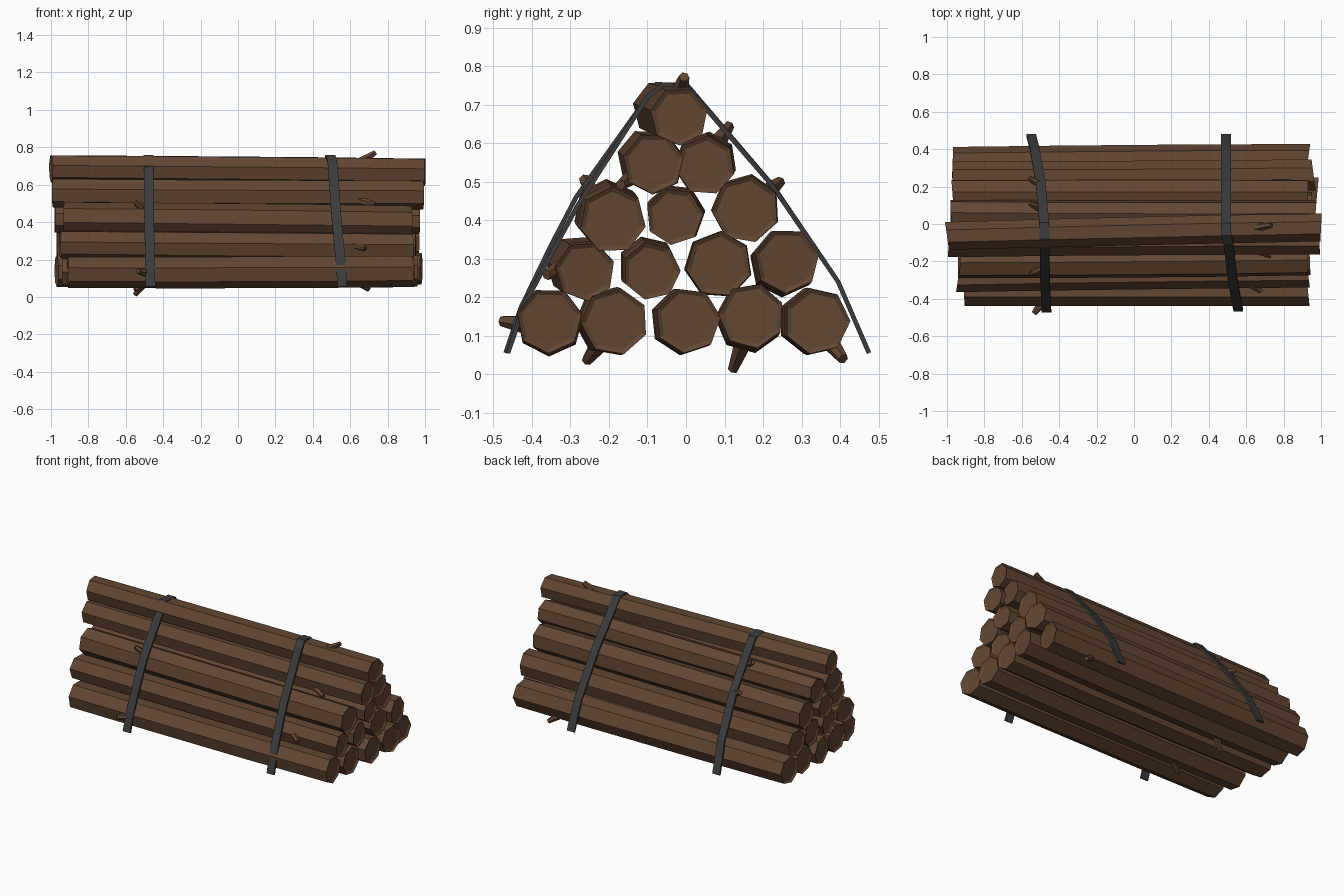
import bpy, bmesh, math, random
from mathutils import Vector

if "Cube" in bpy.data.objects:
    bpy.data.objects.remove(bpy.data.objects["Cube"])

random.seed(7)


def material(name, rgb):
    m = bpy.data.materials.new(name)
    m.diffuse_color = (*rgb, 1)
    m.use_nodes = True
    m.node_tree.nodes["Principled BSDF"].inputs["Base Color"].default_value = m.diffuse_color
    return m


BARK = material("brown bark", (0.125, 0.061, 0.031))
IRON = material("dark strap", (0.042, 0.042, 0.043))


def finish(bm, name, mat):
    bmesh.ops.recalc_face_normals(bm, faces=bm.faces)
    me = bpy.data.meshes.new(name)
    bm.to_mesh(me)
    bm.free()
    me.materials.append(mat)
    ob = bpy.data.objects.new(name, me)
    bpy.context.collection.objects.link(ob)
    return ob


def skin(bm, rings, closed_ends=True):
    """Bridge equal rings of points; return the two end faces."""
    vs = [[bm.verts.new(p) for p in r] for r in rings]
    n = len(vs[0])
    for a, b in zip(vs, vs[1:]):
        for i in range(n):
            j = (i + 1) % n
            bm.faces.new((a[i], a[j], b[j], b[i]))
    return [bm.faces.new(vs[0]), bm.faces.new(vs[-1])] if closed_ends else []


def log(name, y, z, r, turn, x0, x1, dy, dz):
    """Seven-sided log: (y, z) is the right end, (dy, dz) shifts the left end."""
    bm = bmesh.new()
    rings = []
    tilts = [random.uniform(-0.15, 0.15) for _ in range(2)]
    by, bz = random.uniform(-.006, .006), random.uniform(-.004, .004)
    for k, t in enumerate((0, 0.3, 0.7, 1)):
        bend = math.sin(math.pi * t)
        cy, cz = y + dy * (1 - t) + by * bend, z + dz * (1 - t) + bz * bend
        rr = r * (1, 1.02, 1.03, 1)[k]
        tilt = tilts[0] if k == 0 else tilts[1] if k == 3 else 0
        ring = []
        for i in range(7):
            a = turn + i * math.tau / 7
            c, s = rr * math.cos(a), rr * math.sin(a)
            ring.append((x0 + (x1 - x0) * t + tilt * c, cy + c, cz + s))
        rings.append(ring)
    caps = skin(bm, rings)
    bmesh.ops.recalc_face_normals(bm, faces=bm.faces)
    # recessed sawn ends inside a bark rim
    for f in caps:
        bmesh.ops.inset_region(bm, faces=[f], thickness=0.013, depth=-0.008)
    finish(bm, name, BARK)


# y, z, radius, turn, left x, right x, left end shift
LOGS = [
    (-.355, .140, .086, 0.2, -.91, .93, .00, -.005),
    (-.185, .137, .088, 0.5, -.94, .94, -.015, .00),
    (.005, .140, .086, 0.1, -.97, .96, -.01, .00),
    (.170, .152, .086, 0.4, -.96, .98, -.005, -.012),
    (.340, .138, .087, 0.0, -.97, .93, -.015, .00),
    (-.262, .268, .078, 0.3, -.94, .93, -.025, .015),
    (-.090, .268, .076, 0.0, -.95, .93, -.01, .015),
    (.085, .285, .086, 0.6, -.96, .95, -.005, .00),
    (.262, .295, .085, 0.2, -.97, .96, -.01, -.01),
    (-.190, .400, .087, 0.7, -.93, .93, -.015, .02),
    (-.030, .410, .075, 0.1, -.98, .97, .00, .01),
    (.155, .428, .088, 0.5, -.97, .93, .00, .00),
    (-.085, .548, .080, 0.2, -.99, .99, -.015, .01),
    (.050, .542, .078, 0.6, -.98, .97, .005, .01),
    (-.018, .670, .076, 0.25, -1.0, 1.0, -.045, .018),
]
for i, args in enumerate(LOGS):
    log(f"log_{i + 1}", *args)

# cut branch stubs: base point, tip point
STUBS = [
    ((-.49, -.42, .13), (-.535, -.478, .138)),
    ((-.49, -.225, .08), (-.55, -.258, .035)),
    ((-.49, .15, .085), (-.55, .122, .012)),
    ((.63, .37, .09), (.70, .408, .04)),
    ((-.48, -.23, .45), (-.55, -.265, .508)),
    ((.61, -.31, .285), (.68, -.362, .258)),
    ((.64, -.13, .52), (.73, -.17, .492)),
    ((-.49, .08, .60), (-.56, .112, .645)),
    ((-.50, .21, .47), (-.56, .245, .50)),
    ((.65, -.02, .72), (.735, -.005, .772)),
]
for i, (a, b) in enumerate(STUBS):
    a, b = Vector(a), Vector(b)
    d = (b - a).normalized()
    u = d.cross(Vector((0.3, 0.2, 0.9))).normalized()
    v = d.cross(u)
    bm = bmesh.new()
    skin(bm, [[p + r * (math.cos(k * math.tau / 6) * u + math.sin(k * math.tau / 6) * v)
               for k in range(6)] for p, r in ((a, .025), (b, .014))])
    finish(bm, f"branch_stub_{i + 1}", BARK)


def strap(name, path):
    """Flat band over the pile, following (x, y, z) points."""
    bm = bmesh.new()
    pts = [Vector(p) for p in path]
    rings = []
    for i, p in enumerate(pts):
        t = pts[min(i + 1, len(pts) - 1)] - pts[max(i - 1, 0)]
        n = Vector((0, -t.z, t.y)).normalized() * 0.006
        w = Vector((0.026, 0, 0))
        rings.append([p - w - n, p + w - n, p + w + n, p - w + n])
    skin(bm, rings)
    finish(bm, name, IRON)


strap("left_strap", [(-.468, -.468, .055), (-.47, -.43, .17), (-.473, -.35, .335),
                     (-.476, -.285, .46), (-.478, -.075, .755), (-.48, .005, .748),
                     (-.50, .225, .49), (-.53, .395, .24), (-.55, .475, .055)])
strap("right_strap", [(.558, -.462, .055), (.55, -.42, .18), (.535, -.34, .33),
                      (.525, -.28, .44), (.505, -.10, .72), (.495, -.06, .752),
                      (.492, .0, .75), (.492, .225, .488), (.492, .395, .24),
                      (.492, .475, .055)])
